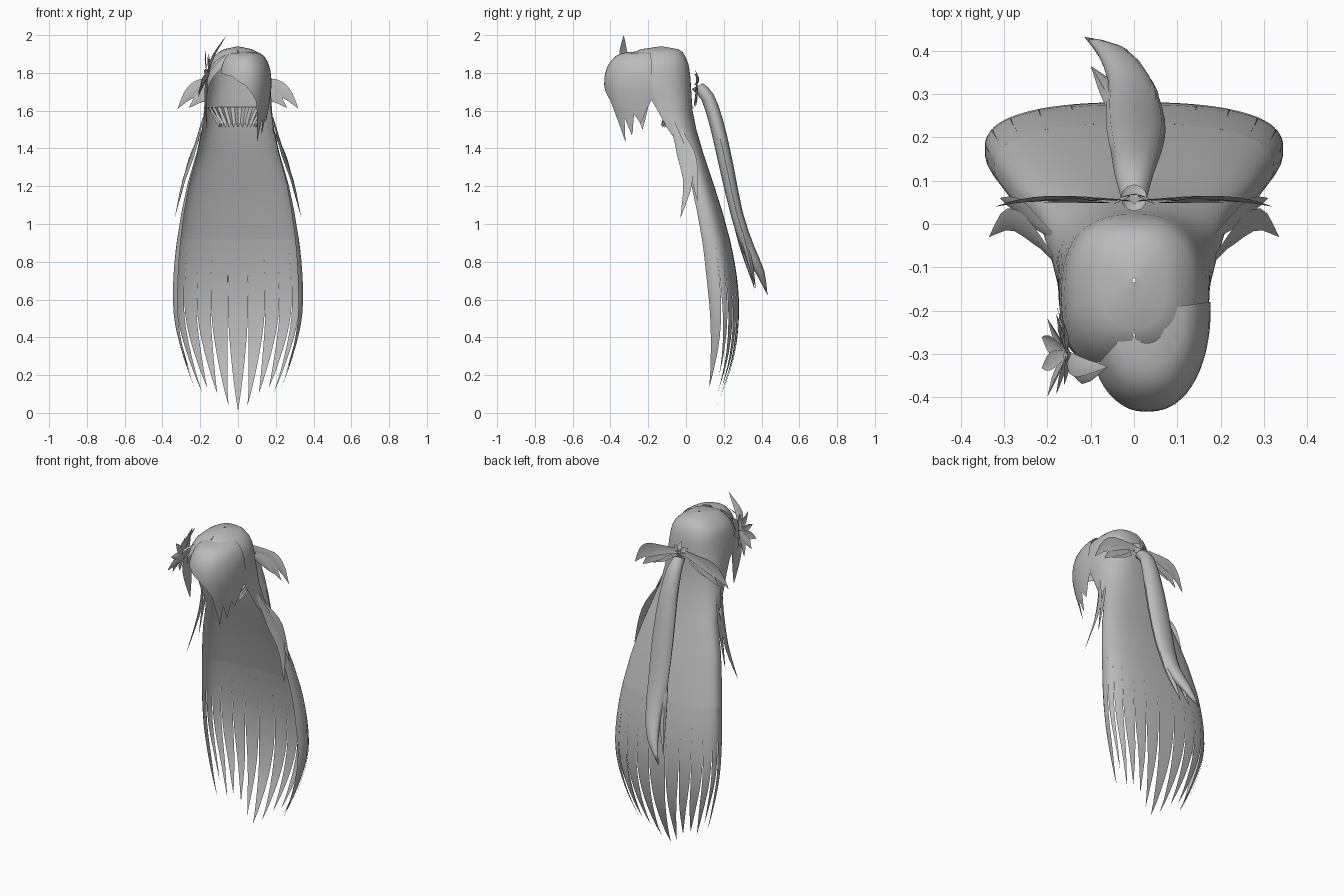
import bpy, math
from mathutils import Vector

if "Cube" in bpy.data.objects:
    bpy.data.objects.remove(bpy.data.objects["Cube"])

hair_mat = bpy.data.materials.new("hair grey")
hair_mat.diffuse_color = (0.5, 0.5, 0.5, 1)
hair_mat.use_nodes = True
hair_mat.node_tree.nodes["Principled BSDF"].inputs["Base Color"].default_value = hair_mat.diffuse_color


def sample(table, t):
    """Smooth lookup in rows of (key, values...)."""
    rows = sorted(table)
    t = min(max(t, rows[0][0]), rows[-1][0])
    i = max(k for k in range(len(rows) - 1) if rows[k][0] <= t)
    a, b = rows[i], rows[i + 1]
    p, q = rows[max(i - 1, 0)], rows[min(i + 2, len(rows) - 1)]
    h = b[0] - a[0]
    s = (t - a[0]) / h
    out = []
    for k in range(1, len(a)):
        m0 = (b[k] - p[k]) / (b[0] - p[0]) * h
        m1 = (q[k] - a[k]) / (q[0] - a[0]) * h
        out.append((2*s**3 - 3*s*s + 1) * a[k] + (s**3 - 2*s*s + s) * m0
                   + (3*s*s - 2*s**3) * b[k] + (s**3 - s*s) * m1)
    return out


def make(name, grids, closed=False):
    """Object from one or more grids of points (list of rows)."""
    verts, faces = [], []
    for rows in grids:
        base, n = len(verts), len(rows[0])
        verts += [tuple(p) for row in rows for p in row]
        for r in range(len(rows) - 1):
            for c in range(n if closed else n - 1):
                d = (c + 1) % n
                faces.append((base + r*n + c, base + r*n + d,
                              base + (r+1)*n + d, base + (r+1)*n + c))
    me = bpy.data.meshes.new(name)
    me.from_pydata(verts, [], faces)
    me.materials.append(hair_mat)
    ob = bpy.data.objects.new(name, me)
    bpy.context.collection.objects.link(ob)
    for o in bpy.context.selected_objects:
        o.select_set(False)
    ob.select_set(True)
    bpy.context.view_layer.objects.active = ob
    bpy.ops.object.mode_set(mode='EDIT')
    bpy.ops.mesh.select_all(action='SELECT')
    bpy.ops.mesh.remove_doubles(threshold=0.0004)
    bpy.ops.mesh.normals_make_consistent(inside=False)
    bpy.ops.object.mode_set(mode='OBJECT')
    bpy.ops.object.shade_smooth_by_angle(angle=math.radians(45))
    return ob


def path_points(path, n):
    table = [(i / (len(path) - 1), *p) for i, p in enumerate(path)]
    return [sample(table, i / n) for i in range(n + 1)]


def blade(path, width, side, fold=0.3, n=8, peak=0.4):
    """Pointed leaf or lock with a raised middle line."""
    pts = [Vector(p) for p in path_points(path, n)]
    side, rows = Vector(side).normalized(), []
    for i, p in enumerate(pts):
        t = i / n
        w = width * (0.35 + 0.65 * t / peak if t < peak
                     else 1 - ((t - peak) / (1 - peak)) ** 1.6)
        tan = (pts[min(i + 1, n)] - pts[max(i - 1, 0)]).normalized()
        nor = tan.cross(side)
        rows.append([p - side * w, p + nor * w * fold, p + side * w])
    return rows


def tube(path, n=14, m=12):
    """Oval lock; path rows are x, y, z, half width, half depth."""
    rows = []
    for x, y, z, w, d in path_points(path, n):
        w, d = max(w, 0), max(d, 0)
        rows.append([(x + w * math.cos(a), y + d * math.sin(a),
                      z + 0.5 * d * math.sin(a))
                     for a in (2 * math.pi * k / m for k in range(m))])
    return rows


def mirror(grids):
    return grids + [[[(-p[0], p[1], p[2]) for p in row] for row in g] for g in grids]


# Scalp and long back hair: z, half width, front y, back y, half angle
SHEET = [(1.94, .004, -.135, -.125, 180), (1.925, .075, -.24, -.04, 180),
         (1.88, .135, -.30, 0, 175), (1.82, .16, -.32, .018, 150),
         (1.75, .172, -.29, .025, 125), (1.67, .176, -.19, .03, 112),
         (1.6, .18, -.15, .035, 108), (1.5, .192, -.095, .055, 105),
         (1.38, .218, -.01, .09, 105), (1.2, .27, .03, .15, 108),
         (.95, .318, .08, .225, 112), (.7, .343, .11, .272, 115),
         (.5, .338, .125, .28, 115), (.3, .29, .12, .255, 112),
         (.1, .215, .10, .19, 108), (0, .15, .08, .14, 108)]


def power(v, e):
    return math.copysign(abs(v) ** e, v)


def sheet_point(u, z):
    w, yf, yb, ang = sample(SHEET, z)
    ang = math.radians(min(ang, 180))
    d = (yb - yf) / (1 - power(math.cos(ang), .8))
    a = u * ang
    return (w * power(math.sin(a), .8), yb - d + d * power(math.cos(a), .8), z)


SPLIT = 0.92
U = [-1 + i / 24 for i in range(49)]
upper_z = [1.94, 1.936, 1.925, 1.91, 1.88, 1.85, 1.82, 1.785, 1.75, 1.71, 1.67,
           1.6, 1.5, 1.38, 1.28, 1.2, 1.07, SPLIT]
make("scalp_and_back_hair", [[[sheet_point(u, z) for u in U] for z in upper_z]])

# Pointed strands below the back hair: start u, end u, tip z, taper power
strands = [(-.05, .05, .01, 4)]
for a, b, tip, e in [(.05, .17, .04, 4), (.17, .30, .10, 4), (.30, .45, .13, 4),
                     (.45, .60, .11, 3), (.60, .74, .20, 2.5), (.74, 1, .13, 3)]:
    strands += [(a, b, tip, e), (-b, -a, tip, e)]
grids = []
for a, b, tip, e in strands:
    rows = []
    for k in range(15):
        s = k / 14
        f = (1 - s ** e) * (b - a) / 2
        rows.append([sheet_point((a + b) / 2 + f * c, SPLIT + (tip - SPLIT) * s)
                     for c in (-1, -.5, 0, .5, 1)])
    grids.append(rows)
make("back_hair_strands", grids)

# Swept fringe, angle from the front against its lower edge
EDGE = [(-55, 1.80), (-20, 1.78), (0, 1.74), (25, 1.65), (41, 1.43), (50, 1.56),
        (60, 1.46), (68, 1.58), (78, 1.53), (95, 1.66)]
DOME = [(1.43, .68), (1.55, .82), (1.65, .94), (1.74, 1), (1.82, .95),
        (1.88, .78), (1.907, .55), (1.912, .32)]
rows = []
for r in range(13):
    row = []
    for c in range(51):
        phi = -55 + 3 * c
        i = max(k for k in range(len(EDGE) - 1) if EDGE[k][0] <= phi)
        (p0, z0), (p1, z1) = EDGE[i], EDGE[i + 1]
        low = z0 + (z1 - z0) * (phi - p0) / (p1 - p0)
        z = 1.912 + (low - 1.912) * (r / 12) ** 1.6
        f = sample(DOME, z)[0]
        a = math.radians(phi)
        row.append((.03 + .147 * f * power(math.sin(a), .85),
                    -.2 - .233 * f * math.cos(a), z))
    rows.append(row)
make("swept_fringe", [rows])

# Ponytail with split ends
make("ponytail", [
    tube([(0, .06, 1.73, .03, .03), (0, .115, 1.67, .045, .032),
          (.005, .165, 1.52, .058, .035), (.005, .215, 1.3, .068, .035),
          (0, .27, 1.05, .065, .03), (-.01, .33, .87, .05, .03),
          (-.05, .395, .74, .035, .02), (-.115, .432, .62, 0, 0)]),
    tube([(-.02, .24, 1.15, .03, .02), (-.05, .30, .9, .028, .02),
          (-.1, .365, .65, 0, 0)], 8, 8),
    tube([(.03, .25, 1.15, .03, .02), (.02, .32, .88, .028, .02),
          (-.03, .37, .66, 0, 0)], 8, 8)], closed=True)

# Loose locks flying out at each side
make("side_locks", mirror([
    blade([(.185, -.08, 1.56), (.235, -.02, 1.38), (.29, .01, 1.22), (.335, -.03, 1.03)],
          .035, (.3, 1, 0), .25),
    blade([(.185, -.03, 1.5), (.255, .03, 1.34), (.31, .06, 1.12)], .03, (.3, 1, 0), .25)]))
make("left_temple_lock", [
    blade([(-.165, -.25, 1.82), (-.178, -.24, 1.68), (-.165, -.23, 1.50)], .05, (0, 1, 0))])

# Feathered bow behind the head with a small star in the middle
make("bow_leaves", mirror([
    blade([(.01, .055, 1.765), (.17, .065, 1.735), (.26, .055, 1.69), (.32, .04, 1.61)],
          .042, (.45, 0, 1), .2),
    blade([(.08, .055, 1.73), (.18, .06, 1.69), (.26, .05, 1.615)], .035, (.6, 0, 1), .2),
    blade([(.06, .05, 1.72), (.14, .055, 1.69), (.21, .05, 1.64)], .03, (.6, 0, 1), .2)]))
star = []
for k in range(6):
    a = math.radians(60 * k + 30)
    c, s = math.cos(a), math.sin(a)
    star.append(blade([(0, .07, 1.765), (.03*c, .06, 1.765 + .03*s),
                       (.055*c, .045, 1.765 + .055*s)], .016, (-s, 0, c), .3, 4))
make("bow_star", star)

# Spiky leaf ornament on the left temple
leaves = []
for k in range(9):
    a = math.radians(40 * k + 10)
    c, s = math.cos(a), math.sin(a)
    ln = .10 + .02 * (k % 2)
    leaves.append(blade([(-.155, -.30, 1.79),
                         (-.175 + .02*s, -.30 + .5*ln*c, 1.79 + .55*ln*s),
                         (-.185 + .03*s, -.30 + .95*ln*c, 1.79 + 1.1*ln*s)],
                        .024, (0, -s, c), .4, 6))
leaves += [blade([(-.16, -.3, 1.8), (-.13, -.33, 1.89), (-.06, -.33, 2.0)], .026, (.3, 1, 0), .3, 6),
           blade([(-.16, -.3, 1.8), (-.12, -.35, 1.85), (-.06, -.33, 1.9)], .024, (0, 1, .6), .3, 6),
           blade([(-.165, -.27, 1.8), (-.17, -.24, 1.87), (-.17, -.2, 1.92)], .022, (0, 1, -.6), .3, 6)]
make("leaf_ornament", leaves)

# Short jagged hair at the nape
rows = [[], []]
for k in range(25):
    a = math.radians(-84 + 7 * k)
    c, s = math.cos(a), math.sin(a)
    rows[0].append((.165 * s, -.12 + .14 * c, 1.62))
    rows[1].append((.10 * s, -.14 + .05 * c, 1.51 + .025 * (k % 2)))
make("nape_fringe", [rows])
